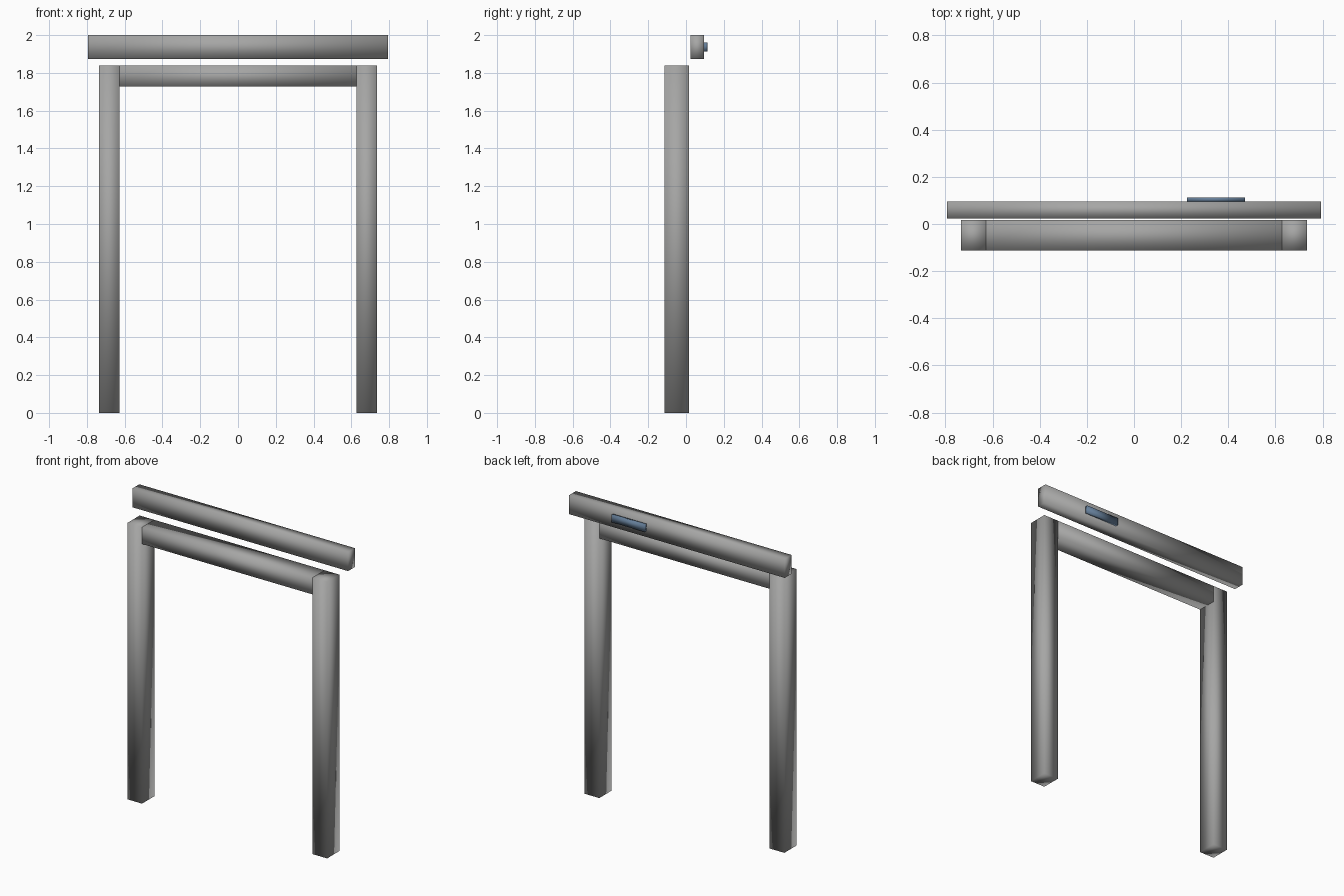
import bpy
import bmesh
from mathutils import Matrix, Vector

default = bpy.data.objects.get("Cube")
if default:
    bpy.data.objects.remove(default, do_unlink=True)


def make_material(name, color):
    mat = bpy.data.materials.new(name)
    mat.use_nodes = True
    mat.diffuse_color = color
    mat.node_tree.nodes["Principled BSDF"].inputs["Base Color"].default_value = color
    return mat


def soft_box(name, low, high, mat):
    """Box between two corners, with normals blended over its edges."""
    low, high = Vector(low), Vector(high)
    bm = bmesh.new()
    bmesh.ops.create_cube(
        bm, size=1,
        matrix=Matrix.Translation((low + high) / 2) @ Matrix.Diagonal((*(high - low), 1)))
    for face in bm.faces:
        face.smooth = True
    mesh = bpy.data.meshes.new(name)
    bm.to_mesh(mesh)
    bm.free()
    mesh.materials.append(mat)
    obj = bpy.data.objects.new(name, mesh)
    bpy.context.collection.objects.link(obj)
    return obj


grey = make_material("grey", (0.38, 0.38, 0.375, 1))
blue = make_material("steel blue", (0.13, 0.21, 0.32, 1))

# Frame dimensions
inner, outer = 0.627, 0.735
front, back = -0.113, 0.016
top = 1.838

# Upright posts and the beam between them
soft_box("left_post", (inner, front, 0), (outer, back, top), grey)
soft_box("right_post", (-outer, front, 0), (-inner, back, top), grey)
soft_box("cross_beam", (-inner, front, 1.727), (inner, back, top), grey)

# Separate bar above and behind the frame, with a small plate on its back
soft_box("upper_bar", (-0.793, 0.024, 1.874), (0.793, 0.095, 2), grey)
soft_box("back_plate", (0.225, 0.095, 1.914), (0.47, 0.113, 1.962), blue)
